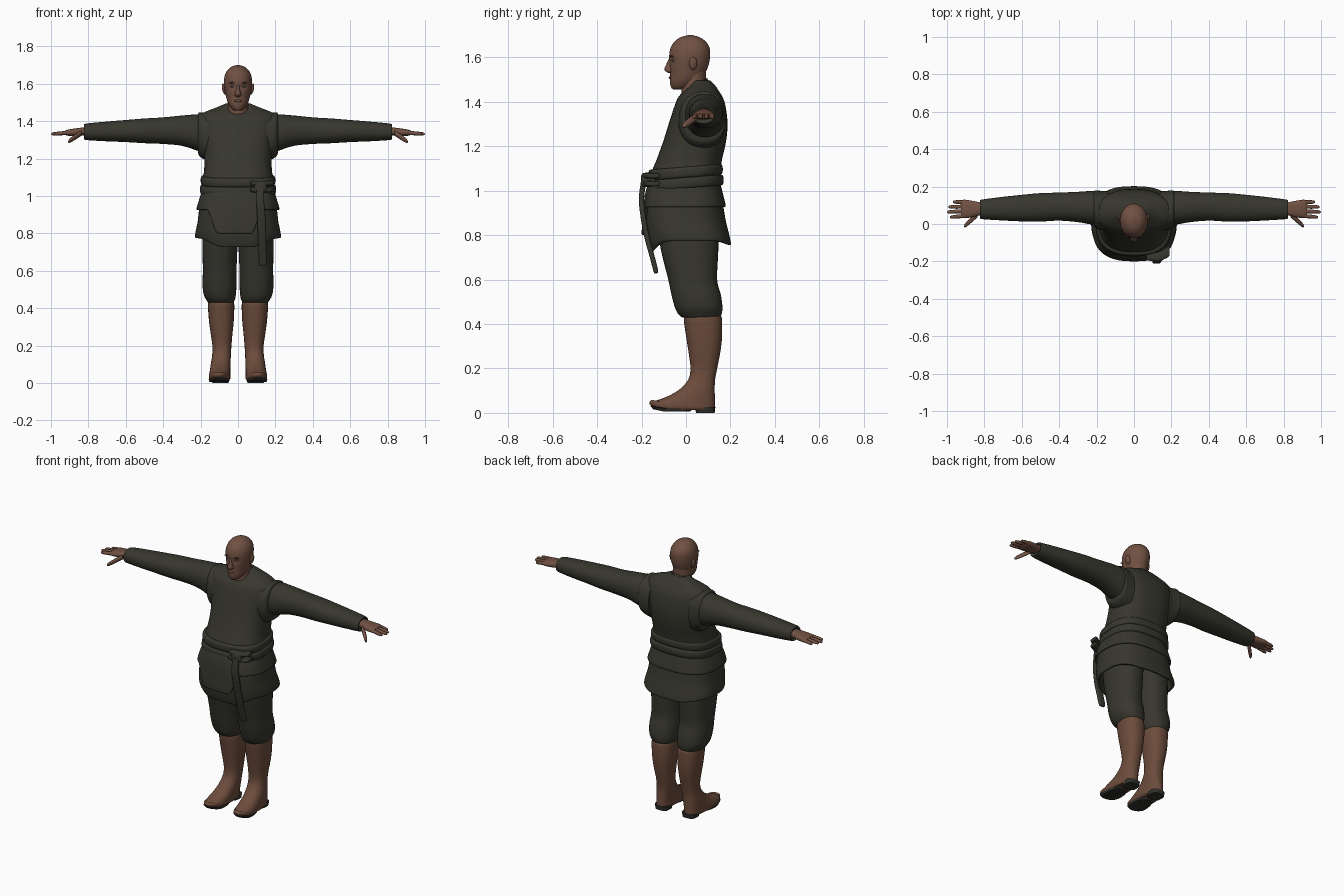
import bpy, bmesh, math
from mathutils import Matrix, Vector


def material(name, rgb):
    m = bpy.data.materials.new(name)
    m.diffuse_color = (*rgb, 1)
    return m


SKIN = material("skin", (0.165, 0.082, 0.055))
CLOTH = material("dark olive cloth", (0.038, 0.037, 0.027))
LEATHER = material("boot leather", (0.150, 0.072, 0.045))
SOLE = material("boot sole", (0.030, 0.030, 0.024))
EYE = material("eye", (0.12, 0.10, 0.09))
BROW = material("brow", (0.075, 0.038, 0.026))


def finish(bm, name, mat, mirror):
    bmesh.ops.recalc_face_normals(bm, faces=bm.faces)
    me = bpy.data.meshes.new(name)
    bm.to_mesh(me)
    bm.free()
    me.materials.append(mat)
    ob = bpy.data.objects.new(name, me)
    bpy.context.collection.objects.link(ob)
    bpy.ops.object.select_all(action='DESELECT')
    ob.select_set(True)
    bpy.context.view_layer.objects.active = ob
    bpy.ops.object.shade_smooth_by_angle(angle=math.radians(50))
    if mirror:
        ob.modifiers.new("mirror", 'MIRROR').use_axis = (True, False, False)
    return ob


def smooth_rows(rows, steps):
    """Catmull-Rom interpolation between cross-sections."""
    out = []
    for i in range(len(rows) - 1):
        p = [rows[max(i - 1, 0)], rows[i], rows[i + 1], rows[min(i + 2, len(rows) - 1)]]
        for s in range(steps):
            t = s / steps
            out.append([0.5 * (2 * b + (c - a) * t + (2 * a - 5 * b + 4 * c - d) * t * t
                               + (3 * b - a - 3 * c + d) * t ** 3) for a, b, c, d in zip(*p)])
    return out + [list(rows[-1])]


def loft(name, rows, mat, axis='z', power=2.0, n=36, steps=4, mirror=False, warp=None):
    """Skin through sections (position, a_min, a_max, b_min, b_max) along an axis."""
    bm = bmesh.new()
    rings = []
    for pos, a0, a1, b0, b1 in smooth_rows(rows, steps):
        ring = []
        for k in range(n):
            t = 2 * math.pi * k / n
            c, s = math.cos(t), math.sin(t)
            a = (a0 + a1) / 2 + (a1 - a0) / 2 * math.copysign(abs(c) ** (2 / power), c)
            b = (b0 + b1) / 2 + (b1 - b0) / 2 * math.copysign(abs(s) ** (2 / power), s)
            v = Vector((a, b, pos) if axis == 'z' else (pos, a, b))
            ring.append(bm.verts.new(warp(v) if warp else v))
        rings.append(ring)
    for r, q in zip(rings, rings[1:]):
        for k in range(n):
            bm.faces.new((r[k], r[(k + 1) % n], q[(k + 1) % n], q[k]))
    bm.faces.new(rings[0])
    bm.faces.new(rings[-1])
    return finish(bm, name, mat, mirror)


def sym(*rows):
    """Sections centred on x = 0: (z, half width, y front, y back)."""
    return [(z, -w, w, y0, y1) for z, w, y0, y1 in rows]


def ball(name, loc, size, mat, mirror=False, tilt=0):
    bm = bmesh.new()
    m = Matrix.Translation(loc) @ Matrix.Rotation(tilt, 4, 'Y') @ Matrix.Diagonal((*size, 1))
    bmesh.ops.create_uvsphere(bm, u_segments=20, v_segments=12, radius=1, matrix=m)
    return finish(bm, name, mat, mirror)


def ramp(x, lo, hi):
    t = min(max((x - lo) / (hi - lo), 0), 1)
    return t * t * (3 - 2 * t)


# Head, with eye sockets pressed in
def face_warp(v):
    if v.y < -0.02:
        d = ((abs(v.x) - 0.03) / 0.018) ** 2 + ((v.z - 1.585) / 0.014) ** 2
        v.y += 0.009 * math.exp(-d)
    return v


loft("head", sym((1.456, .015, -.058, -.01), (1.465, .032, -.067, .03), (1.49, .05, -.073, .06),
                 (1.52, .061, -.071, .082), (1.56, .07, -.073, .1), (1.60, .075, -.076, .108),
                 (1.64, .072, -.07, .107), (1.67, .058, -.052, .09), (1.69, .036, -.026, .062),
                 (1.70, .006, .01, .03)), SKIN, n=56, warp=face_warp)
loft("neck", sym((1.36, .065, -.03, .1), (1.44, .056, -.02, .088), (1.56, .055, -.02, .092)), SKIN)
loft("nose", sym((1.53, .010, -.080, -.05), (1.537, .018, -.091, -.05), (1.548, .016, -.097, -.05),
                 (1.575, .009, -.086, -.05), (1.603, .007, -.072, -.05)), SKIN, n=16)
ball("lips", (0, -.068, 1.508), (.022, .010, .007), SKIN)
ball("ear", (.075, .032, 1.572), (.010, .018, .030), SKIN, True, .2)
ball("eye", (.03, -.057, 1.586), (.012, .008, .006), EYE, True)
ball("eyebrow", (.031, -.064, 1.605), (.018, .007, .004), BROW, True, .1)

# Tunic upper body and tilted collar
loft("tunic", sym((1.00, .19, -.165, .155), (1.08, .19, -.155, .155), (1.14, .181, -.132, .162),
                  (1.22, .181, -.103, .18), (1.30, .19, -.078, .187), (1.38, .205, -.052, .178),
                  (1.42, .205, -.035, .165), (1.445, .185, -.01, .15), (1.475, .11, .02, .13),
                  (1.495, .065, .03, .11)), CLOTH, power=2.5, n=56)


def collar_tilt(v):
    v.z += 0.6 * (v.y - 0.03)
    return v


loft("collar", sym((1.405, .088, -.042, .122), (1.413, .093, -.048, .127), (1.426, .088, -.044, .121),
                   (1.455, .071, -.029, .1), (1.468, .067, -.025, .096), (1.464, .057, -.015, .086),
                   (1.44, .055, -.012, .084)), CLOTH, n=40, steps=3, warp=collar_tilt)

# Sleeves and the raised armhole edge
loft("sleeve", [(.15, 0, .165, 1.22, 1.435), (.22, -.003, .176, 1.243, 1.436), (.30, .01, .172, 1.268, 1.43),
                (.40, .018, .168, 1.278, 1.42), (.50, .013, .165, 1.282, 1.414), (.60, .014, .156, 1.288, 1.406),
                (.72, .02, .143, 1.293, 1.396), (.81, .026, .131, 1.299, 1.387), (.822, .032, .126, 1.305, 1.38),
                (.815, .04, .12, 1.315, 1.372)], CLOTH, 'x', power=2.2, mirror=True)
loft("armhole_edge", [(.14, -.035, .175, 1.185, 1.44), (.185, -.03, .178, 1.198, 1.445),
                      (.208, -.018, .18, 1.215, 1.446), (.214, .0, .172, 1.235, 1.438)],
     CLOTH, 'x', power=2.3, mirror=True)

# Hands
loft("palm", [(.79, .05, .112, 1.322, 1.368), (.83, .045, .117, 1.323, 1.366), (.87, .035, .125, 1.32, 1.361),
              (.91, .032, .13, 1.322, 1.354), (.925, .04, .122, 1.328, 1.348)], SKIN, 'x', power=2.5,
     n=24, mirror=True)


def finger(name, p, q, r):
    rows = []
    for t, k in ((0, 1), (.5, 1), (.85, .85), (.97, .5), (1, .1)):
        c = Vector(p).lerp(Vector(q), t)
        rows.append((c.x, c.y - r * k, c.y + r * k, c.z - r * k, c.z + r * k))
    loft(name, rows, SKIN, 'x', n=14, steps=2, mirror=True)


for name, y0, y1, tip in (("index_finger", .044, .036, .985), ("middle_finger", .069, .064, 1.0),
                          ("ring_finger", .093, .091, .993), ("little_finger", .116, .118, .968)):
    finger(name, (.90, y0, 1.339), (tip, y1, 1.331), .0105)
finger("thumb", (.838, .05, 1.336), (.908, -.012, 1.29), .015)


# Skirt: long lower tier, and upper tier with a front flap
def lower_hem(v):
    w = ramp(.88 - v.z, 0, .12)
    side = ramp(abs(v.x), .08, .22)
    if v.y < 0:
        v.z -= .03 * w * (1 - side)
    v.z += .018 * w * side
    return v


def flap_hem(v):
    if v.y < -.03 and v.z < 1.0:
        drop = 1 - ramp(abs(v.x + .018), .09, .15)
        v.z = 1.0 - (1.0 - v.z) * (1 + 1.7 * drop)
    return v


loft("skirt_lower_tier", sym((.87, .195, -.165, .155), (.77, .212, -.153, .185), (.757, .22, -.16, .195),
                             (.762, .229, -.168, .202), (.80, .226, -.18, .195), (.86, .216, -.188, .18),
                             (.93, .208, -.187, .168), (1.02, .195, -.17, .155)),
     CLOTH, power=2.6, n=96, warp=lower_hem)
loft("skirt_upper_tier", sym((.96, .2, -.18, .16), (.932, .21, -.188, .166), (.926, .218, -.197, .174),
                             (.936, .221, -.199, .178), (.98, .208, -.19, .168), (1.03, .192, -.168, .155)),
     CLOTH, power=2.6, n=128, warp=flap_hem)


# Belt wound twice, knot and hanging end
def belt_tilt(v):
    v.z += .08 * v.y
    return v


for name, z, g in (("belt_lower_wrap", 1.035, .004), ("belt_upper_wrap", 1.083, 0)):
    loft(name, sym(*[(z + dz, .182 + d + g, -.152 - d - g, .148 + d + g) for dz, d in
                     ((-.024, 0), (-.023, .011), (-.012, .017), (.012, .017), (.023, .011), (.024, 0))]),
         CLOTH, power=2.6, n=64, steps=2, warp=belt_tilt)
loft("belt_knot", [(.085, -.185, -.15, 1.03, 1.065), (.09, -.195, -.15, 1.02, 1.075),
                   (.125, -.203, -.15, 1.016, 1.079), (.15, -.197, -.14, 1.02, 1.075),
                   (.156, -.18, -.14, 1.03, 1.065)], CLOTH, 'x', power=3.5, n=28)
for name, z in (("knot_loop_top", 1.068), ("knot_loop_bottom", 1.032)):
    loft(name, [(.068, -.188, -.165, z - .008, z + .008), (.075, -.195, -.16, z - .012, z + .012),
                (.13, -.199, -.15, z - .013, z + .013), (.182, -.178, -.12, z - .012, z + .012),
                (.190, -.165, -.12, z - .008, z + .008)], CLOTH, 'x', power=3, n=20)
loft("belt_hanging_end", [(1.04, .10, .14, -.203, -.178), (.97, .098, .14, -.212, -.188),
                          (.90, .102, .146, -.207, -.183), (.80, .106, .15, -.19, -.166),
                          (.70, .11, .152, -.163, -.14), (.64, .112, .152, -.147, -.125),
                          (.628, .118, .147, -.142, -.13)], CLOTH, power=4, n=24)

# Breeches
loft("breeches_leg", [(.93, -.01, .185, -.13, .14), (.80, -.004, .19, -.122, .145), (.72, .003, .19, -.11, .145),
                      (.60, .008, .188, -.08, .14), (.53, .008, .19, -.065, .157), (.475, .011, .184, -.05, .164),
                      (.445, .017, .17, -.035, .16), (.43, .026, .158, -.015, .15), (.45, .035, .15, 0, .14)],
     CLOTH, power=2.3, mirror=True)


# Boots, with toes turned slightly outwards
def splay(v):
    v.x += .05 * max(0, -v.y)
    if v.y < -.09 and v.z < .05:
        v.z += .012 * ramp(-v.y, .09, .165)
    return v


loft("boot", [(.014, .048, .148, -.145, .126), (.024, .04, .154, -.162, .13), (.04, .04, .154, -.163, .131),
              (.055, .041, .152, -.135, .131), (.075, .041, .149, -.082, .13), (.105, .04, .145, -.03, .129),
              (.15, .038, .138, .01, .131), (.20, .035, .137, .02, .14), (.27, .029, .147, .012, .154),
              (.34, .022, .156, .001, .162), (.42, .02, .161, -.01, .162), (.436, .026, .156, -.004, .156),
              (.44, .04, .14, .01, .14)], LEATHER, power=2.3, n=40, mirror=True, warp=splay)
loft("boot_heel", [(0, .052, .137, .045, .129), (.026, .048, .142, .04, .132)], SOLE,
     power=3, steps=1, mirror=True)
loft("boot_sole", [(.006, .046, .149, -.148, .02), (.019, .041, .154, -.16, .03)], SOLE,
     power=2.3, steps=1, mirror=True, warp=splay)
